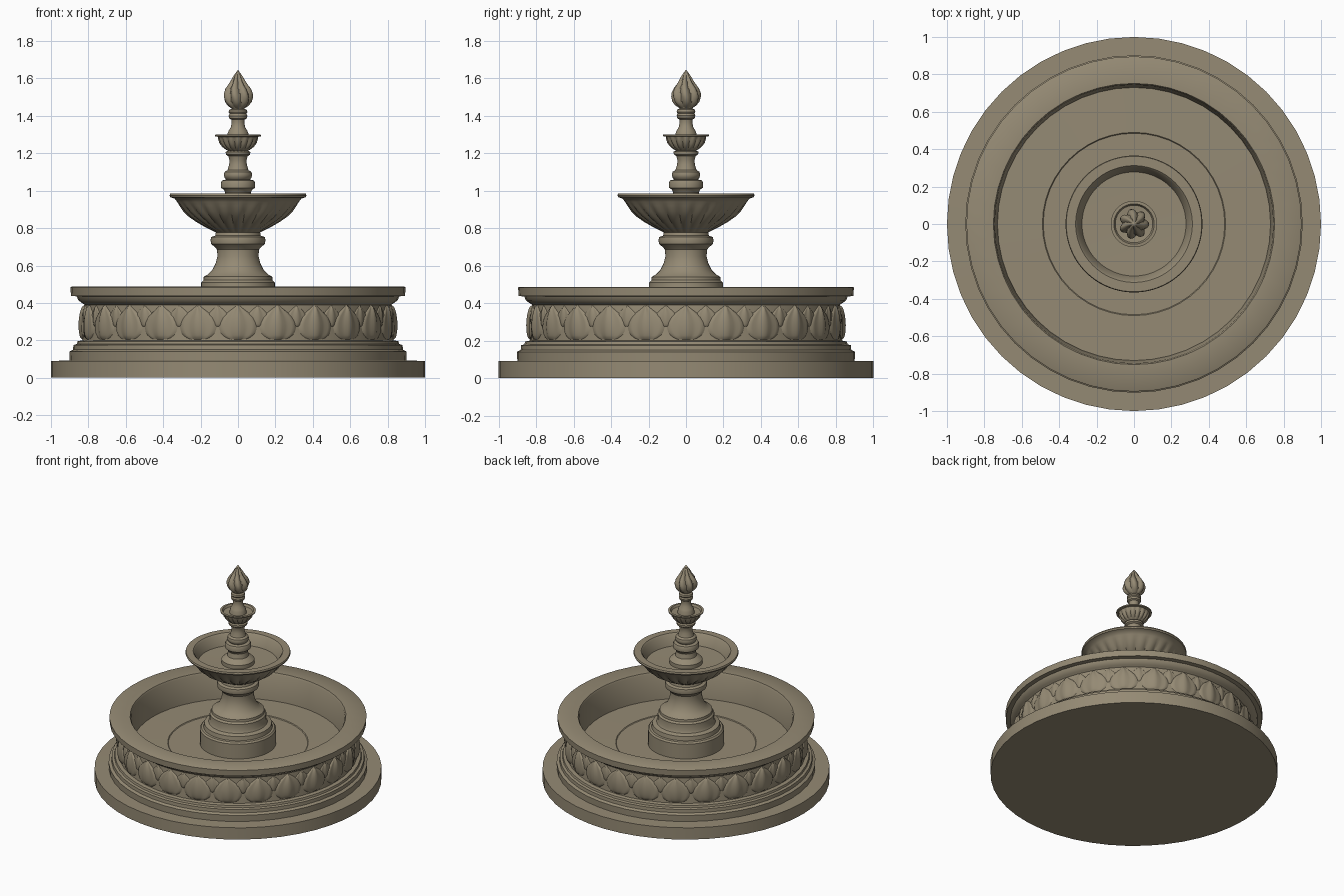
import bpy, bmesh, math

stone = bpy.data.materials.new("khaki stone")
stone.diffuse_color = (0.30, 0.255, 0.175, 1)


def finish(name, bm, angle=35):
    bmesh.ops.remove_doubles(bm, verts=bm.verts, dist=1e-5)
    me = bpy.data.meshes.new(name)
    bm.to_mesh(me)
    bm.free()
    me.materials.append(stone)
    ob = bpy.data.objects.new(name, me)
    bpy.context.collection.objects.link(ob)
    bpy.ops.object.select_all(action='DESELECT')
    ob.select_set(True)
    bpy.context.view_layer.objects.active = ob
    bpy.ops.object.shade_smooth_by_angle(angle=math.radians(angle))
    return ob


def grid_faces(bm, rows, wrap):
    n = len(rows[0])
    for a, b in zip(rows, rows[1:]):
        for i in range(n if wrap else n - 1):
            k = (i + 1) % n
            bm.faces.new((a[i], a[k], b[k], b[i]))


def lathe(name, prof, n=48, lobes=0, twist=0.0, angle=35):
    """Spin (radius, height[, lobe depth]) points around z."""
    bm = bmesh.new()
    rows = []
    for p in prof:
        r, z = p[0], p[1]
        amp = p[2] if len(p) > 2 else 0
        row = []
        for i in range(n):
            t = 2 * math.pi * i / n
            k = abs(math.cos(lobes * (t + twist * z) / 2)) - 1 if amp else 0
            rr = r * (1 + amp * k)
            row.append(bm.verts.new((rr * math.cos(t), rr * math.sin(t), z)))
        rows.append(row)
    grid_faces(bm, rows, True)
    return finish(name, bm, angle)


def interp(pts, x):
    for (x0, y0), (x1, y1) in zip(pts, pts[1:]):
        if x <= x1:
            return y0 + (y1 - y0) * (x - x0) / (x1 - x0)
    return pts[-1][1]


LEAF = [(0, .3), (.06, .6), (.18, .9), (.35, 1), (.5, .97), (.65, .8),
        (.8, .48), (.92, .18), (1, .02)]


def leaf_ring(name, count, half_w, z0, z1, depth, offset):
    """Carved leaves wrapped round the basin wall."""
    bm = bmesh.new()
    nu, nv = 12, 14
    for c in range(count):
        centre = -math.pi / 2 + 2 * math.pi * (c + offset) / count
        rows = []
        for j in range(nv + 1):
            v = j / nv
            z = z0 + (z1 - z0) * v
            row = []
            for i in range(nu + 1):
                u = 2 * i / nu - 1
                rise = (1 - u ** 4) * max(0, math.sin(math.pi * v)) ** 0.4
                d = rise * depth * (1 + 0.3 * math.cos(2 * math.pi * u))
                r = 0.83 - 0.05 * (z - 0.2) - 0.003 + d
                t = centre + u * half_w * interp(LEAF, v) / 0.83
                row.append(bm.verts.new((r * math.cos(t), r * math.sin(t), z)))
            rows.append(row)
        grid_faces(bm, rows, False)
    return finish(name, bm, 60)


# Plinth, moulded basin wall, rim and basin floor
lathe("basin", [(0, 0), (1, 0), (1, .09), (.9, .092), (.902, .14), (.882, .15),
                (.88, .175), (.862, .18), (.858, .195), (.832, .2), (.82, .39),
                (.835, .40), (.855, .415), (.862, .435), (.893, .438),
                (.896, .483), (.89, .487), (.752, .487), (.745, .475),
                (.73, .28), (.49, .282), (.485, .277), (0, .277)])
leaf_ring("basin_leaves", 24, .107, .2, .392, .023, 0)
leaf_ring("basin_leaf_tips", 24, .06, .27, .39, .012, .5)

# Pedestal standing in the basin
lathe("pedestal", [(.265, .277), (.265, .39), (.255, .402), (.24, .405),
                   (.235, .435), (.205, .445), (.197, .46), (.197, .51),
                   (.185, .522), (.183, .54), (.16, .553), (.138, .575),
                   (.12, .61), (.11, .65), (.112, .685), (.125, .70),
                   (.143, .715), (.147, .735), (.143, .752), (.122, .76),
                   (.118, .78)])

# Large bowl with fluted underside
lathe("large_bowl", [(.115, .775), (.128, .782, .03), (.18, .808, .06),
                     (.225, .834, .07), (.265, .862, .07), (.293, .89, .05),
                     (.313, .92, .02), (.325, .94), (.338, .957), (.362, .965),
                     (.366, .975), (.362, .985), (.312, .985), (.302, .975),
                     (.278, .90), (0, .895)], n=144, lobes=24)

# Upper stem
lathe("upper_stem", [(.115, .895), (.115, .925), (.1, .94), (.075, .955),
                     (.068, .99), (.075, 1.005), (.09, 1.015), (.092, 1.04),
                     (.085, 1.055), (.062, 1.06), (.072, 1.07), (.076, 1.085),
                     (.072, 1.1), (.056, 1.11), (.047, 1.14), (.046, 1.165),
                     (.052, 1.185), (.065, 1.193), (.066, 1.208), (.05, 1.215)],
      n=32)

# Small fluted cup with a thin lip
lathe("small_cup", [(.05, 1.212), (.066, 1.22, .08), (.085, 1.235, .12),
                    (.1, 1.255, .12), (.106, 1.275, .08), (.108, 1.288),
                    (.123, 1.291), (.124, 1.299), (.108, 1.3), (.1, 1.285),
                    (.05, 1.28)], n=96, lobes=16)

# Neck under the finial
lathe("finial_neck", [(.06, 1.28), (.056, 1.305), (.05, 1.32), (.038, 1.34),
                      (.034, 1.365), (.036, 1.38), (.047, 1.387), (.05, 1.4),
                      (.045, 1.412), (.05, 1.42), (.047, 1.432), (.034, 1.438),
                      (.04, 1.45)], n=32)

# Twisted flame-bud finial
lathe("flame_finial", [(.035, 1.44, .1), (.058, 1.455, .2), (.074, 1.475, .25),
                       (.081, 1.5, .28), (.08, 1.52, .3), (.07, 1.545, .32),
                       (.055, 1.565, .35), (.041, 1.585, .35),
                       (.03, 1.605, .3), (.016, 1.625, .2), (0, 1.646)],
      n=56, lobes=7, twist=3.0, angle=40)
